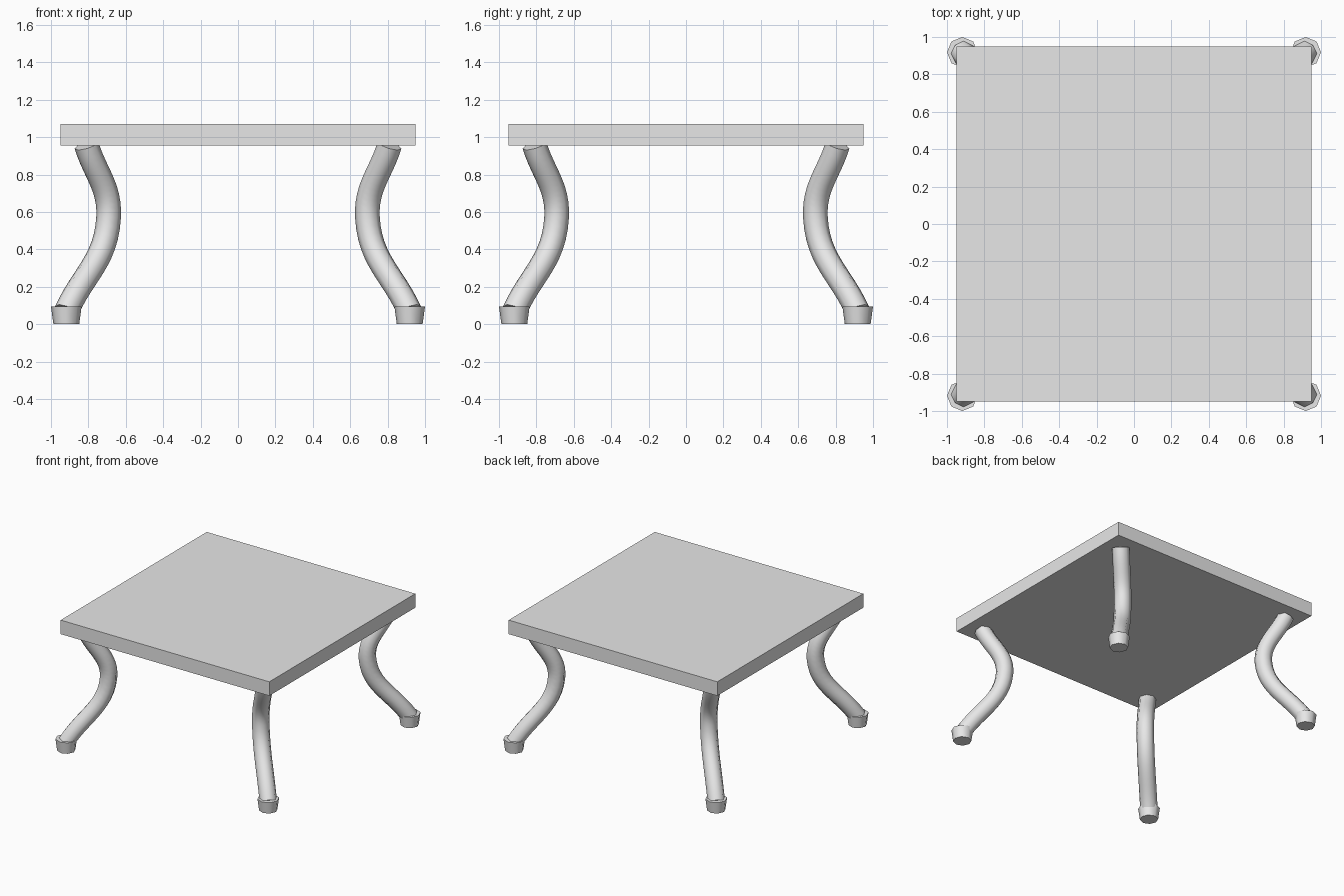
import bpy, math
from mathutils import Vector

if "Cube" in bpy.data.objects:
    bpy.data.objects.remove(bpy.data.objects["Cube"])

grey = bpy.data.materials.new("light_grey")
grey.diffuse_color = (0.8, 0.8, 0.8, 1)
grey.use_nodes = True
grey.node_tree.nodes["Principled BSDF"].inputs["Base Color"].default_value = grey.diffuse_color


def finish(ob, name, angle):
    """Name, colour and smooth a part."""
    ob.name = ob.data.name = name
    ob.data.materials.clear()
    ob.data.materials.append(grey)
    ob.data.shade_smooth()
    ob.data.set_sharp_from_angle(angle=math.radians(angle))


def make_leg(name, sx, sy):
    """Curved tube leg, bowed inwards along the table diagonal."""
    cu = bpy.data.curves.new(name + "_path", 'CURVE')
    cu.dimensions = '3D'
    cu.bevel_depth = 0.066
    cu.bevel_resolution = 2
    cu.resolution_u = 12
    cu.use_fill_caps = True
    sp = cu.splines.new('BEZIER')
    sp.bezier_points.add(2)
    for p, (d, z) in zip(sp.bezier_points, [(0.917, 0.07), (0.692, 0.57), (0.81, 0.957)]):
        p.co = Vector((sx * d, sy * d, z))
        p.handle_left_type = p.handle_right_type = 'AUTO'
    path = bpy.data.objects.new(name + "_path", cu)
    bpy.context.collection.objects.link(path)
    bpy.context.view_layer.update()
    deps = bpy.context.evaluated_depsgraph_get()
    mesh = bpy.data.meshes.new_from_object(path.evaluated_get(deps))
    bpy.data.objects.remove(path)
    ob = bpy.data.objects.new(name, mesh)
    bpy.context.collection.objects.link(ob)
    finish(ob, name, 55)


def make_foot(name, sx, sy):
    """Eight-sided tapered foot, wider at the top."""
    bpy.ops.mesh.primitive_cone_add(vertices=8, radius1=0.069, radius2=0.082, depth=0.095,
                                    location=(sx * 0.918, sy * 0.918, 0.0475))
    finish(bpy.context.object, name, 55)


# Square table top
bpy.ops.mesh.primitive_cube_add(size=1, location=(0, 0, 1.013))
top = bpy.context.object
top.scale = (1.896, 1.896, 0.115)
finish(top, "table_top", 30)

# Four legs with feet
for side, sx in (("left", -1), ("right", 1)):
    for end, sy in (("front", -1), ("back", 1)):
        make_leg(f"{end}_{side}_leg", sx, sy)
        make_foot(f"{end}_{side}_foot", sx, sy)
